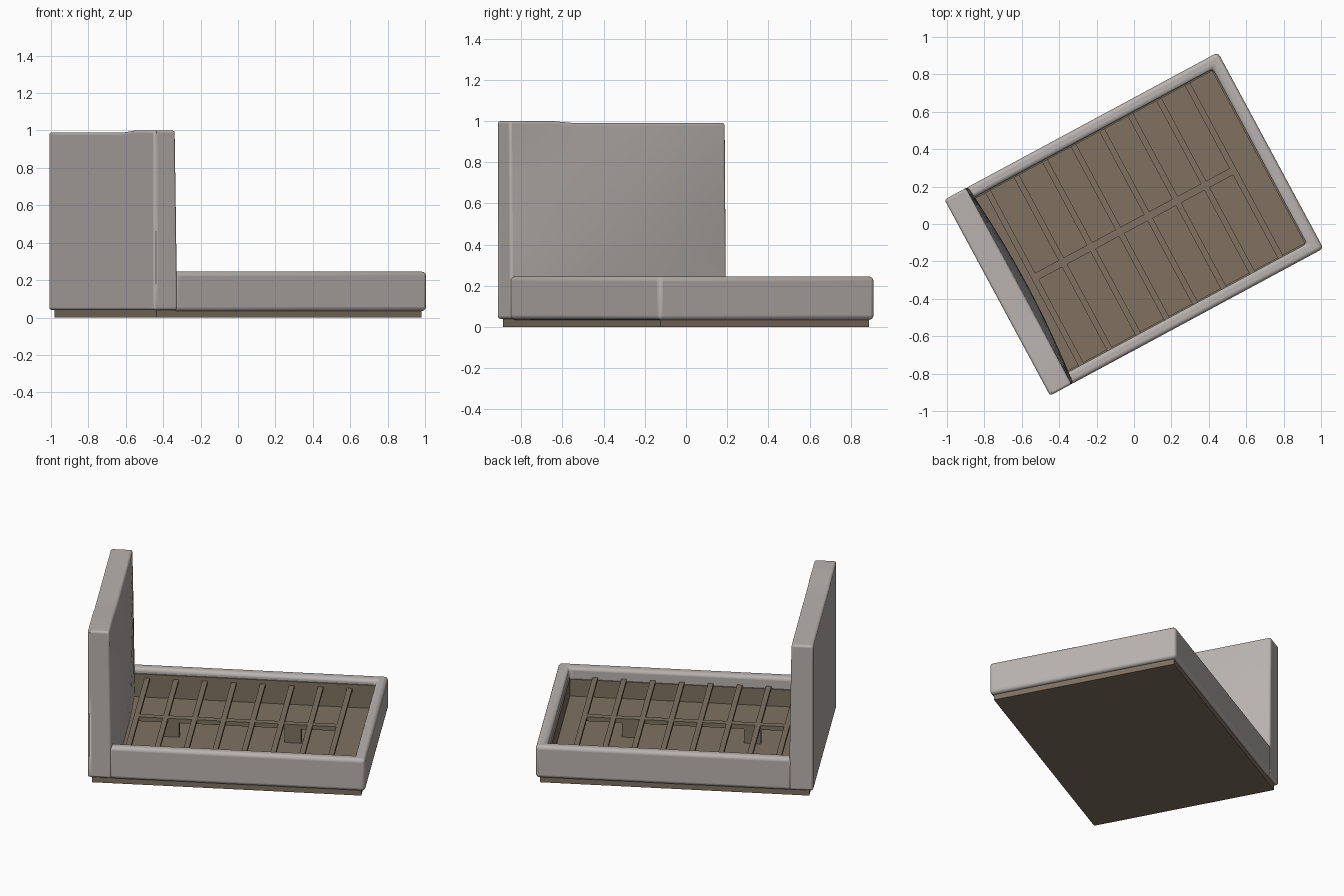
import bpy, bmesh, math
from mathutils import Matrix

if "Cube" in bpy.data.objects:
    bpy.data.objects.remove(bpy.data.objects["Cube"])

TURN = Matrix.Rotation(math.radians(28.3), 4, "Z")


def material(name, rgb):
    m = bpy.data.materials.new(name)
    m.use_nodes = True
    m.diffuse_color = (*rgb, 1)
    bsdf = m.node_tree.nodes["Principled BSDF"]
    bsdf.inputs["Base Color"].default_value = (*rgb, 1)
    bsdf.inputs["Roughness"].default_value = 0.8
    return m


FABRIC = material("warm grey fabric", (0.48, 0.45, 0.43))
WOOD = material("brown wood", (0.21, 0.165, 0.118))


def finish(bm, name, mat, bevel=0):
    """Turn the mesh into a placed object, optionally with soft edges."""
    bmesh.ops.recalc_face_normals(bm, faces=bm.faces)
    bm.transform(TURN)
    me = bpy.data.meshes.new(name)
    bm.to_mesh(me)
    bm.free()
    me.materials.append(mat)
    ob = bpy.data.objects.new(name, me)
    bpy.context.collection.objects.link(ob)
    if bevel:
        mod = ob.modifiers.new("soft_edges", "BEVEL")
        mod.width = bevel
        mod.segments = 4
        mod.limit_method = "ANGLE"
        mod.angle_limit = math.radians(40)
        bpy.ops.object.select_all(action="DESELECT")
        ob.select_set(True)
        bpy.context.view_layer.objects.active = ob
        bpy.ops.object.shade_smooth_by_angle(angle=math.radians(50))
    return ob


def box_mesh(x, y, z):
    """Box from (low, high) pairs along the bed, across it and up."""
    bm = bmesh.new()
    bmesh.ops.create_cube(bm, size=1)
    for v in bm.verts:
        v.co = [a + (b - a) * (c + 0.5) for (a, b), c in zip((x, y, z), v.co)]
    return bm


def box(name, mat, x, y, z, bevel=0):
    return finish(box_mesh(x, y, z), name, mat, bevel)


# Headboard: padded slab whose inner face swells towards the middle
bm = box_mesh((-0.83, -0.7), (-0.595, 0.595), (0.04, 0.99))
bmesh.ops.subdivide_edges(bm, edges=bm.edges, cuts=9, use_grid_fill=True)
for v in bm.verts:
    across = 1 - (v.co.y / 0.595) ** 2
    up = 1 - ((v.co.z - 0.45) / 0.54) ** 2
    if v.co.x > -0.701:
        v.co.x += 0.035 * across * max(up, 0) + 0.015 * (1 - v.co.z)
    if v.co.z > 0.98 and v.co.y < -0.35:
        v.co.z += 0.01
finish(bm, "headboard", FABRIC, 0.03)

# Padded side rails and foot rail as one U-shaped frame
bm = bmesh.new()
half = [(-0.705, 0.595), (0.83, 0.595)]
inner = [(0.763, 0.53), (-0.705, 0.53)]
plan = half + [(x, -y) for x, y in half[::-1]]
plan += [(x, -y) for x, y in inner[::-1]] + inner
face = bm.faces.new([bm.verts.new((x, y, 0.035)) for x, y in plan])
top = bmesh.ops.extrude_face_region(bm, geom=[face])["geom"]
for v in top:
    if isinstance(v, bmesh.types.BMVert):
        v.co.z = 0.245
finish(bm, "padded_frame", FABRIC, 0.022)

# Plinth and storage floor
box("plinth", WOOD, (-0.805, 0.805), (-0.575, 0.575), (0, 0.04))
box("storage_floor", WOOD, (-0.75, 0.78), (-0.55, 0.55), (0.03, 0.06))

# Wooden lining inside the frame
box("left_lining", WOOD, (-0.7, 0.765), (0.522, 0.54), (0.05, 0.21))
box("right_lining", WOOD, (-0.7, 0.765), (-0.54, -0.522), (0.05, 0.17))
box("foot_lining", WOOD, (0.755, 0.77), (-0.53, 0.53), (0.05, 0.18))

# Slats across the bed with a central beam and its supports
for i in range(8):
    x = -0.605 + 0.173 * i
    box(f"slat_{i + 1}", WOOD, (x - 0.016, x + 0.016), (-0.53, 0.53), (0.165, 0.185))
box("centre_beam", WOOD, (-0.605, 0.606), (-0.02, 0.02), (0.155, 0.183))
for name, x in (("head_support", -0.4), ("foot_support", 0.33)):
    box(name, WOOD, (x - 0.05, x + 0.05), (-0.015, 0.015), (0.05, 0.16))
